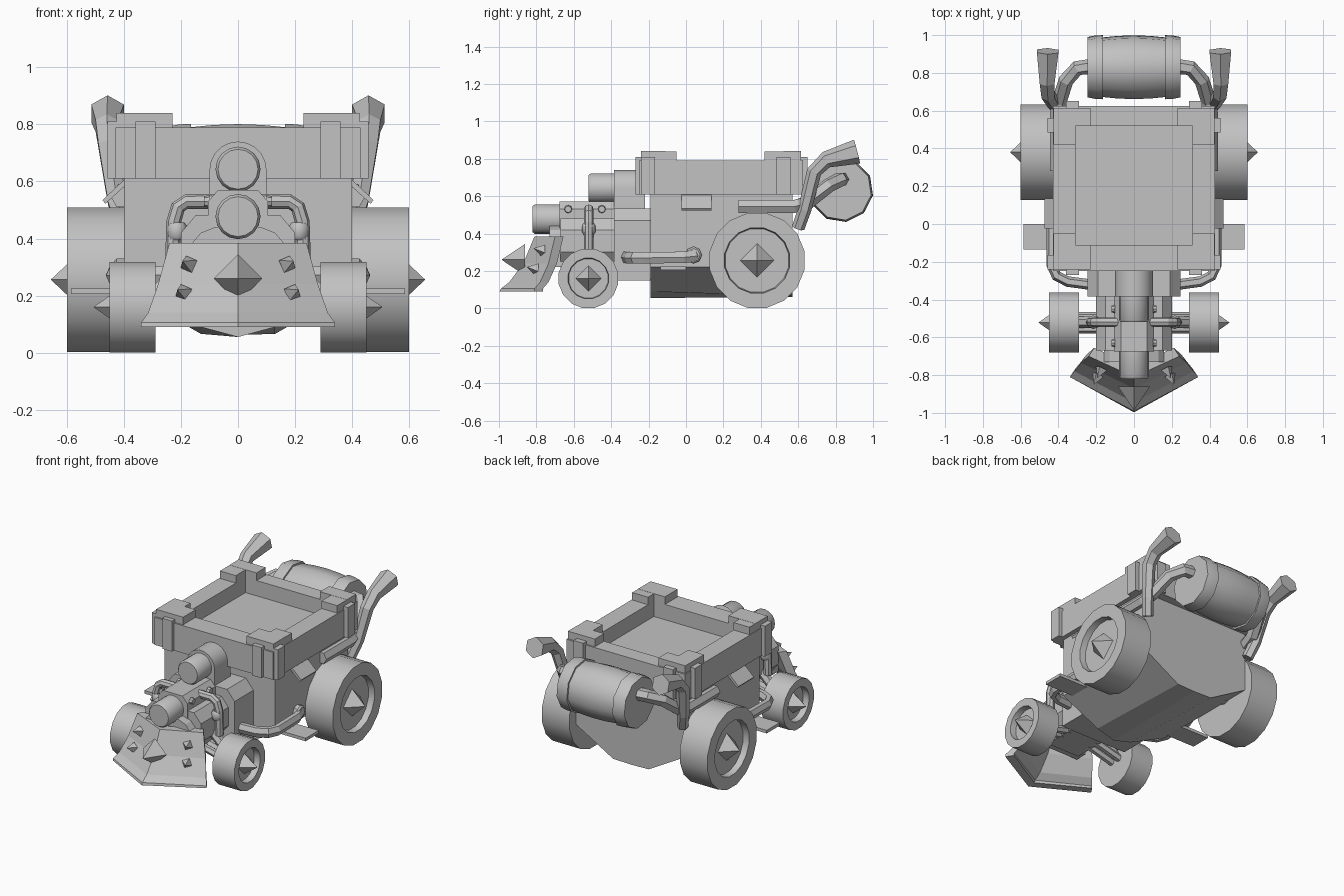
import bpy, bmesh, math
from mathutils import Vector

if "Cube" in bpy.data.objects:
    bpy.data.objects.remove(bpy.data.objects["Cube"])

grey = bpy.data.materials.new("plain grey")
grey.diffuse_color = (0.54, 0.54, 0.54, 1)
grey.use_nodes = True
grey.node_tree.nodes["Principled BSDF"].inputs["Base Color"].default_value = grey.diffuse_color


def finish(name, bm, smooth=False):
    bmesh.ops.recalc_face_normals(bm, faces=bm.faces)
    me = bpy.data.meshes.new(name)
    bm.to_mesh(me)
    bm.free()
    me.materials.append(grey)
    ob = bpy.data.objects.new(name, me)
    bpy.context.collection.objects.link(ob)
    if smooth:
        bpy.ops.object.select_all(action='DESELECT')
        ob.select_set(True)
        bpy.context.view_layer.objects.active = ob
        bpy.ops.object.shade_smooth_by_angle(angle=math.radians(38))
    return ob


def loft(name, rings, smooth=False):
    """Skin a list of closed point rings and cap the ends."""
    bm = bmesh.new()
    vs = [[bm.verts.new(p) for p in r] for r in rings]
    n = len(vs[0])
    for a, b in zip(vs, vs[1:]):
        for i in range(n):
            j = (i + 1) % n
            bm.faces.new((a[i], a[j], b[j], b[i]))
    bm.faces.new(vs[0])
    bm.faces.new(vs[-1])
    return finish(name, bm, smooth)


def box(name, x0, x1, y0, y1, z0, z1):
    bm = bmesh.new()
    bmesh.ops.create_cube(bm, size=1)
    for v in bm.verts:
        v.co = (x0 + (v.co.x + .5) * (x1 - x0), y0 + (v.co.y + .5) * (y1 - y0),
                z0 + (v.co.z + .5) * (z1 - z0))
    return finish(name, bm)


def prism_y(name, outline, y0, y1, smooth=False):
    """Extrude an x/z outline along y."""
    return loft(name, [[(x, y, z) for x, z in outline] for y in (y0, y1)], smooth)


def lathe(name, centre, axis, profile, n=16, turn=0, smooth=True):
    """Spin (offset, radius) pairs round an axis through centre."""
    q = Vector((0, 0, 1)).rotation_difference(Vector(axis))
    rings = []
    for h, r in profile:
        rings.append([Vector(centre) + q @ Vector((r * math.cos(a), r * math.sin(a), h))
                      for a in [2 * math.pi * i / n + turn for i in range(n)]])
    return loft(name, rings, smooth)


def spike(name, base, axis, r, length):
    return lathe(name, base, axis, [(0, r), (length, 0.001)], 4, 0, False)


def tube(name, pts, radii, n=6, flat=1.0, ref=(0, 0, 1)):
    """Sweep a polygon along a path; flat scales the section towards ref."""
    pts = [Vector(p) for p in pts]
    ref = Vector(ref)
    if not isinstance(radii, list):
        radii = [radii] * len(pts)
    rings = []
    for i, p in enumerate(pts):
        t = (pts[min(i + 1, len(pts) - 1)] - pts[max(i - 1, 0)]).normalized()
        u = t.cross(ref).normalized()
        w = u.cross(t)
        rings.append([p + radii[i] * (u * math.cos(a) + w * flat * math.sin(a))
                      for a in [2 * math.pi * k / n for k in range(n)]])
    return loft(name, rings)


# Hull with chamfered belly, keeled at the front and flat at the back
def hull_ring(y, keel, low):
    return [(x, y, z) for x, z in ((.4, .64), (.4, .22), (.13, low), (0, keel),
                                   (-.13, low), (-.4, .22), (-.4, .64))]


loft("hull", [hull_ring(-.19, .055, .09), hull_ring(.57, .062, .066)])

# Tray: four rim walls and a sunken floor
box("tray_floor", -.36, .36, -.17, .57, .61, .69)
box("rim_front", -.43, .43, -.25, -.11, .61, .79)
box("rim_back", -.43, .43, .52, .625, .61, .79)
for s in (-1, 1):
    x0, x1 = sorted((s * .31, s * .43))
    box("rim_side", x0, x1, -.11, .52, .61, .79)

# Corner caps and straps on the rim
for s in (-1, 1):
    for y0, y1, ya, yb in ((-.24, -.11, -.24, -.05), (.52, .615, .42, .615)):
        a, b = sorted((s * .23, s * .425))
        box("corner_cap_cross", a, b, y0, y1, .785, .84)
        a, b = sorted((s * .31, s * .425))
        box("corner_cap_long", a, b, ya, yb, .785, .839)
    for y0, y1 in ((-.27, -.24), (.61, .65)):
        a, b = sorted((s * .29, s * .36))
        box("end_strap", a, b, y0, y1, .61, .81)
    for y0, y1 in ((-.24, -.165), (.485, .56)):
        a, b = sorted((s * .42, s * .457))
        box("side_strap", a, b, y0, y1, .61, .81)

# Engine housing, gun barrels and front block
arch = [(.1, .5)] + [(.1 * math.cos(a), .64 + .1 * math.sin(a))
                     for a in [math.pi * i / 10 for i in range(11)]] + [(-.1, .5)]
prism_y("upper_mount", arch, -.385, -.22, True)
prism_y("engine_housing", [(.245, .15), (.245, .47), (.19, .535), (-.19, .535),
                           (-.245, .47), (-.245, .15)], -.385, -.18)
prism_y("front_block", [(.2, .3), (.2, .42), (.15, .48), (-.15, .48), (-.2, .42),
                        (-.2, .3), (-.12, .2), (.12, .2)], -.67, -.38)
prism_y("front_block_hump", [(.105, .4), (.105, .53), (.07, .57), (-.07, .57),
                             (-.105, .53), (-.105, .4)], -.675, -.385)
for z, y0, y1 in ((.643, -.52, -.36), (.477, -.82, -.65)):
    lathe("gun_barrel", (0, y0, z), (0, 1, 0),
          [(0, .07), (.012, .079), (y1 - y0, .079)], 16)


# Wheels: rim with recessed hub and pointed cap
def wheel(name, s, x0, x1, y, r, hub, cap, n):
    w = x1 - x0
    lathe(name, (s * x0, y, r), (s, 0, 0),
          [(0, r * 1.01), (w, r * 1.01), (w, hub), (w - .04, hub * .97)], n, math.pi / n)
    spike(name + "_spike", (s * (x1 - .05), y, r), (s, 0, 0), cap, .105)


for s in (-1, 1):
    wheel("rear_wheel", s, .4, .6, .38, .256, .178, .1, 16)
    wheel("front_wheel", s, .29, .45, -.522, .16, .11, .075, 16)
    for y in (-.49, -.555):
        tube("front_axle", [(s * .1, y, .22), (s * .3, y, .17)], .024)
    tube("front_strut", [(s * .17, -.52, .32), (s * .24, -.52, .25), (s * .3, -.52, .2)], .03)
lathe("rear_axle", (-.42, .38, .257), (1, 0, 0), [(0, .05), (.84, .05)], 10)

# Steam pipes over the front block
for s in (-1, 1):
    tube("steam_pipe", [(s * .07, -.52, .53), (s * .18, -.52, .53), (s * .21, -.52, .51),
                        (s * .225, -.52, .46), (s * .23, -.52, .3)], .026, 8, 1, (0, 1, 0))
    lathe("pipe_joint", (s * .215, -.52, .395), (0, 0, 1),
          [(0, .026), (.012, .036), (.05, .036), (.062, .026)], 8)
    for y in (-.63, -.45):
        lathe("bolt", (s * .1, y, .53), (s, 0, 0), [(0, .022), (.02, .018)], 8)


# Plough: swept V blade with curved face
def blade_row(z, half, apex, outer, t=.045):
    return [(-half, outer, z), (0, apex, z), (half, outer, z),
            (half - .03, outer + t, z), (0, apex + t * 1.3, z), (-half + .03, outer + t, z)]


loft("plough", [blade_row(*r) for r in ((.385, .24, -.81, -.7), (.24, .28, -.87, -.735),
                                        (.14, .315, -.945, -.78), (.105, .34, -.99, -.81),
                                        (.09, .34, -.997, -.81))])
prism_y("plough_mount", [(-.16, .22), (-.16, .385), (-.13, .42), (-.08, .44), (.08, .44),
                         (.13, .42), (.16, .385), (.16, .22)], -.73, -.65)
spike("plough_centre_spike", (0, -.86, .26), (0, -1, 0), .085, .125)
for s in (-1, 1):
    for x, y, z in ((.172, -.765, .31), (.19, -.8, .21)):
        spike("plough_spike", (s * x, y, z), (s * .4, -.9, .2), .033, .055)

# Side bumper bars, steps and flaps
for s in (-1, 1):
    tube("side_bumper", [(s * .38, .06, .285), (s * .42, .045, .28), (s * .435, -.01, .273),
                         (s * .435, -.22, .27), (s * .41, -.275, .27), (s * .35, -.305, .27),
                         (s * .2, -.325, .275)], .028, 6, 1.25)
    lathe("bumper_joint", (s * .38, .04, .285), (s, 0, 0),
          [(0, .045), (.045, .045), (.055, .035)], 8)
    a, b = sorted((s * .3, s * .585))
    box("side_step", a, b, -.135, 0, .205, .225)
    prism_y("side_flap", [(s * .39, .615), (s * .475, .535), (s * .465, .522),
                          (s * .39, .59)], -.025, .135)

# Rear barrel: bulging staves with wide end bands
lathe("barrel", (-.245, .83, .632), (1, 0, 0),
      [(0, .14), (0, .162), (.04, .17), (.08, .172), (.08, .16), (.16, .168), (.245, .171),
       (.33, .168), (.41, .16), (.41, .172), (.45, .17), (.49, .162), (.49, .14)], 10, .15)

# Barrel arms and flared exhausts
for s in (-1, 1):
    tube("barrel_arm", [(s * .405, .28, .545), (s * .405, .58, .545), (s * .395, .65, .565),
                        (s * .36, .76, .655), (s * .3, .825, .69), (s * .22, .835, .69)],
         .04, 6)
    tube("exhaust", [(s * .395, .6, .43), (s * .425, .635, .53), (s * .455, .685, .73),
                     (s * .46, .75, .795), (s * .457, .915, .838)],
         [.034, .036, .04, .045, .066], 6, 1, (1, 0, 0))
